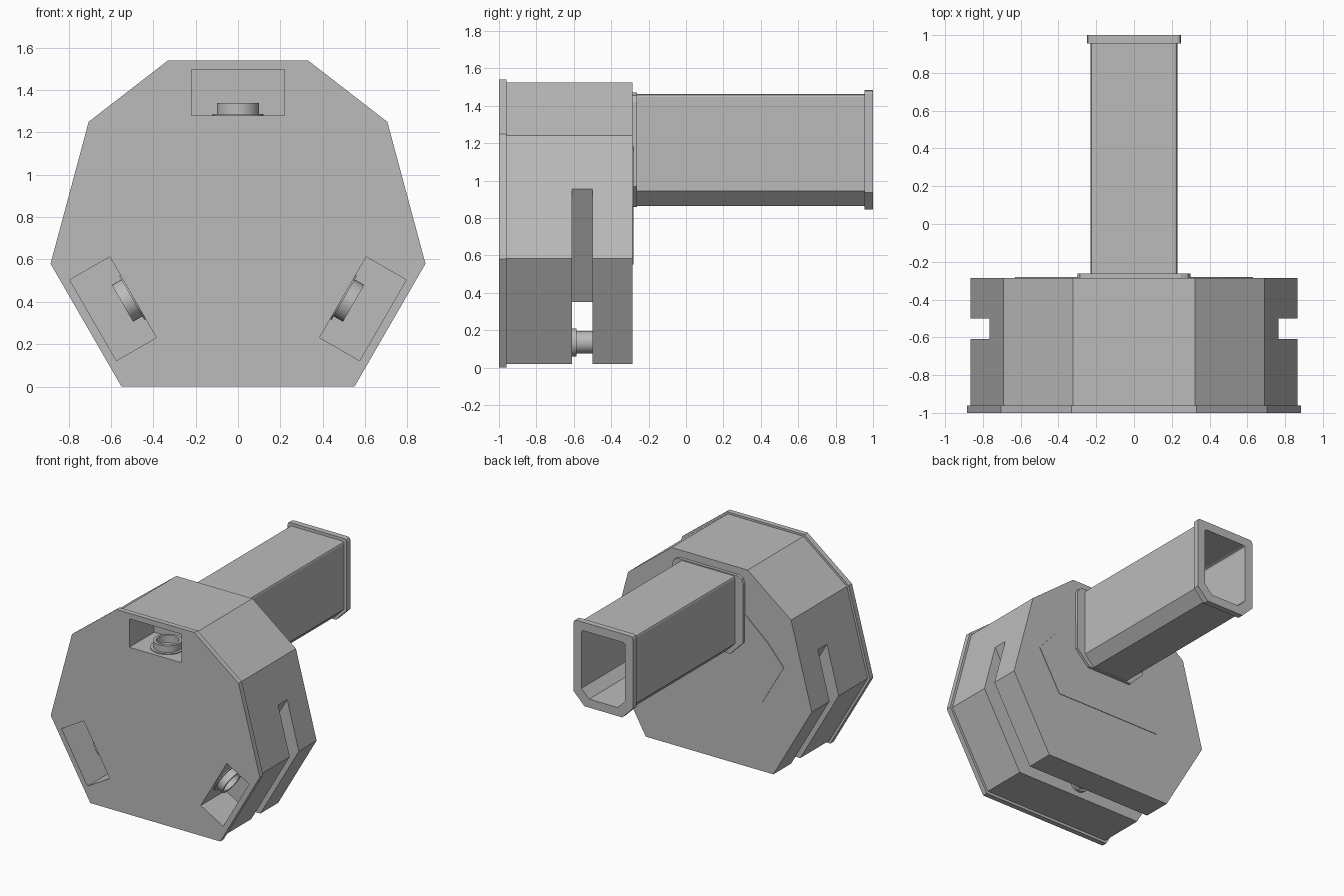
import bpy, bmesh, math
from mathutils import Matrix, Vector

old = bpy.data.objects.get("Cube")
if old:
    bpy.data.objects.remove(old, do_unlink=True)

grey = bpy.data.materials.new("plain_grey")
grey.use_nodes = True
grey.diffuse_color = (0.5, 0.5, 0.5, 1)
grey.node_tree.nodes["Principled BSDF"].inputs["Base Color"].default_value = (0.5, 0.5, 0.5, 1)

HUB = 0.708  # height of the axis the three pockets turn around


def finish(name, bm):
    bmesh.ops.recalc_face_normals(bm, faces=bm.faces)
    mesh = bpy.data.meshes.new(name)
    bm.to_mesh(mesh)
    bm.free()
    mesh.materials.append(grey)
    ob = bpy.data.objects.new(name, mesh)
    bpy.context.collection.objects.link(ob)
    return ob


def mirrored(half):
    """Close an x-z outline from its +x half, listed bottom to top."""
    return half + [(-x, z) for x, z in reversed(half)]


def prism(name, outline, y0, y1):
    bm = bmesh.new()
    face = bm.faces.new([bm.verts.new((x, y0, z)) for x, z in outline])
    new = bmesh.ops.extrude_face_region(bm, geom=[face])["geom"]
    verts = [v for v in new if isinstance(v, bmesh.types.BMVert)]
    bmesh.ops.translate(bm, verts=verts, vec=(0, y1 - y0, 0))
    return finish(name, bm)


def cut(target, cutter):
    mod = target.modifiers.new("cut", 'BOOLEAN')
    mod.operation = 'DIFFERENCE'
    mod.solver = 'EXACT'
    mod.object = cutter
    bpy.ops.object.select_all(action='DESELECT')
    bpy.context.view_layer.objects.active = target
    target.select_set(True)
    bpy.ops.object.modifier_apply(modifier=mod.name)


def discard(ob):
    bpy.data.objects.remove(ob, do_unlink=True)


def lathe(name, profile, matrix):
    """Spin a closed radius-height profile round z, then place it."""
    bm = bmesh.new()
    verts = [bm.verts.new((r, 0, h)) for r, h in profile]
    edges = [bm.edges.new((verts[i], verts[(i + 1) % len(verts)])) for i in range(len(verts))]
    bmesh.ops.spin(bm, geom=verts + edges, cent=(0, 0, 0), axis=(0, 0, 1),
                   angle=math.tau, steps=32, use_duplicate=False)
    bmesh.ops.remove_doubles(bm, verts=bm.verts, dist=0.0001)
    bmesh.ops.transform(bm, matrix=matrix, verts=bm.verts)
    ob = finish(name, bm)
    bpy.ops.object.select_all(action='DESELECT')
    bpy.context.view_layer.objects.active = ob
    ob.select_set(True)
    bpy.ops.object.shade_smooth_by_angle()
    return ob


# Eight-sided housing with a slightly larger front plate
front_plate = prism("front_plate", mirrored([(0.55, 0), (0.885, 0.58), (0.705, 1.25), (0.33, 1.54)]), -1, -0.96)
housing = prism("housing", mirrored([(0.54, 0.02), (0.865, 0.583), (0.69, 1.24), (0.322, 1.525)]), -0.96, -0.285)

# Slot round the lower sides and the bottom
slot = prism("slot_cutter", mirrored([(1, -0.1), (1, 0.96), (0.77, 0.96), (0.42, 0.35)]), -0.61, -0.5)
cut(housing, slot)
discard(slot)

# Three pockets, each with a flanged ring standing on its floor
for label, angle in (("top", 0), ("left", 120), ("right", -120)):
    turn = Matrix.Translation((0, 0, HUB)) @ Matrix.Rotation(math.radians(angle), 4, 'Y')
    corners = [(0.22, 0.572), (0.22, 0.79), (-0.22, 0.79), (-0.22, 0.572)]
    placed = [turn @ Vector((x, 0, z)) for x, z in corners]
    pocket = prism("pocket_cutter", [(p.x, p.z) for p in placed], -1.1, -0.7)
    cut(front_plate, pocket)
    cut(housing, pocket)
    discard(pocket)
    lathe(label + "_ring", [(0.08, 0), (0.12, 0), (0.12, 0.009), (0.1, 0.009), (0.1, 0.06), (0.08, 0.06)],
          turn @ Matrix.Translation((0, -0.85, 0.57)))

# Pin across the bottom slot
lathe("slot_pin", [(0, -0.01), (0.06, -0.01), (0.06, 0.085), (0.075, 0.085), (0.075, 0.12), (0, 0.12)],
      Matrix.Translation((0, -0.5, 0.135)) @ Matrix.Rotation(math.pi / 2, 4, 'X'))

# Shallow raised panel on the back
prism("back_panel", mirrored([(0.45, 0.55), (0.63, 0.86), (0.49, 1.02), (0.28, 1.2)]), -0.29, -0.281)


# Hollow square tube with chamfered lower corners
def tube_outline(half, low, high, chamfer, top):
    return mirrored([(half - chamfer, low), (half, low + chamfer),
                     (half, high - top), (half - top * 0.3, high - top * 0.3), (half - top, high)])


tube = prism("tube", tube_outline(0.23, 0.865, 1.462, 0.08, 0.015), -0.285, 0.98)
end_collar = prism("end_collar", tube_outline(0.25, 0.845, 1.485, 0.09, 0.02), 0.955, 1)
base_collar = prism("base_collar", tube_outline(0.3, 0.858, 1.47, 0.11, 0.05), -0.29, -0.262)
bore = prism("bore_cutter", tube_outline(0.185, 0.91, 1.42, 0.065, 0.015), -0.25, 1.1)
for part in (tube, end_collar):
    cut(part, bore)
discard(bore)
